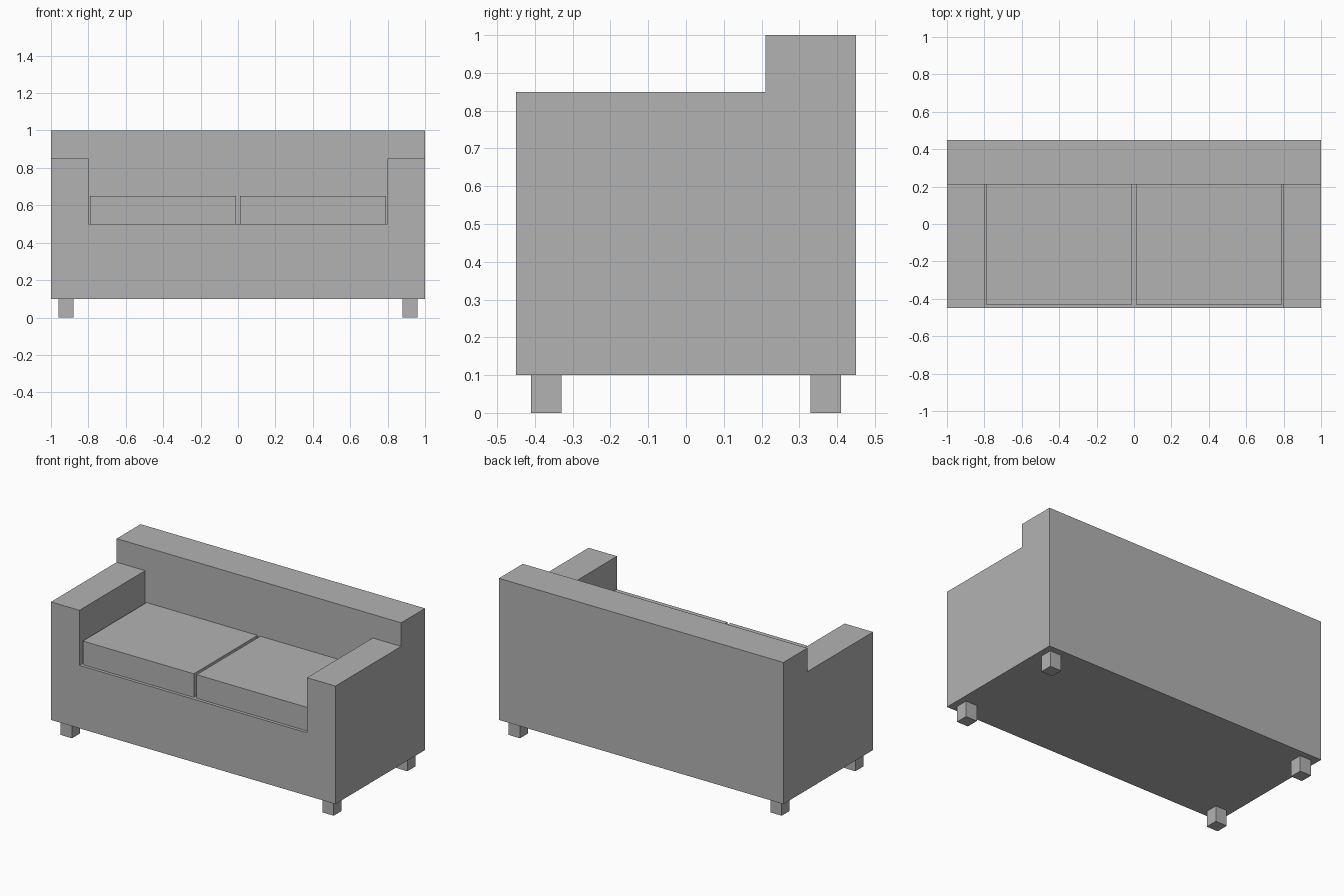
import bpy, bmesh

if "Cube" in bpy.data.objects:
    bpy.data.objects.remove(bpy.data.objects["Cube"])

# One flat grey for the whole sofa
grey = bpy.data.materials.new("grey_fabric")
grey.diffuse_color = (0.45, 0.45, 0.45, 1)
grey.use_nodes = True
grey.node_tree.nodes["Principled BSDF"].inputs["Base Color"].default_value = grey.diffuse_color


def box(name, lo, hi):
    """Axis-aligned box between two corners."""
    mesh = bpy.data.meshes.new(name)
    bm = bmesh.new()
    bmesh.ops.create_cube(bm, size=1)
    for v in bm.verts:
        v.co = [l if c < 0 else h for c, l, h in zip(v.co, lo, hi)]
    bm.to_mesh(mesh)
    bm.free()
    mesh.materials.append(grey)
    obj = bpy.data.objects.new(name, mesh)
    bpy.context.collection.objects.link(obj)
    return obj


def cut(target, cutter):
    """Subtract a hidden cutter from the target."""
    mod = target.modifiers.new(cutter.name, 'BOOLEAN')
    mod.operation = 'DIFFERENCE'
    mod.solver = 'EXACT'
    mod.object = cutter
    cutter.hide_render = True
    cutter.hide_set(True)


# Frame: base, arms and back in one block, carved by two cutters
frame = box("frame", (-1, -0.45, 0.1), (1, 0.45, 1))
cut(frame, box("arm_height_cutter", (-1.2, -0.6, 0.85), (1.2, 0.21, 1.2)))
cut(frame, box("seat_cutter", (-0.8, -0.6, 0.5), (0.8, 0.21, 1.1)))

# Seat cushions and legs, mirrored left and right
for side, s in (("left", -1), ("right", 1)):
    x0, x1 = sorted((s * 0.01, s * 0.79))
    box(f"{side}_seat_cushion", (x0, -0.43, 0.5), (x1, 0.21, 0.65))
    x0, x1 = sorted((s * 0.88, s * 0.96))
    for end, y in (("front", -0.41), ("back", 0.33)):
        box(f"{end}_{side}_leg", (x0, y, 0), (x1, y + 0.08, 0.1))
